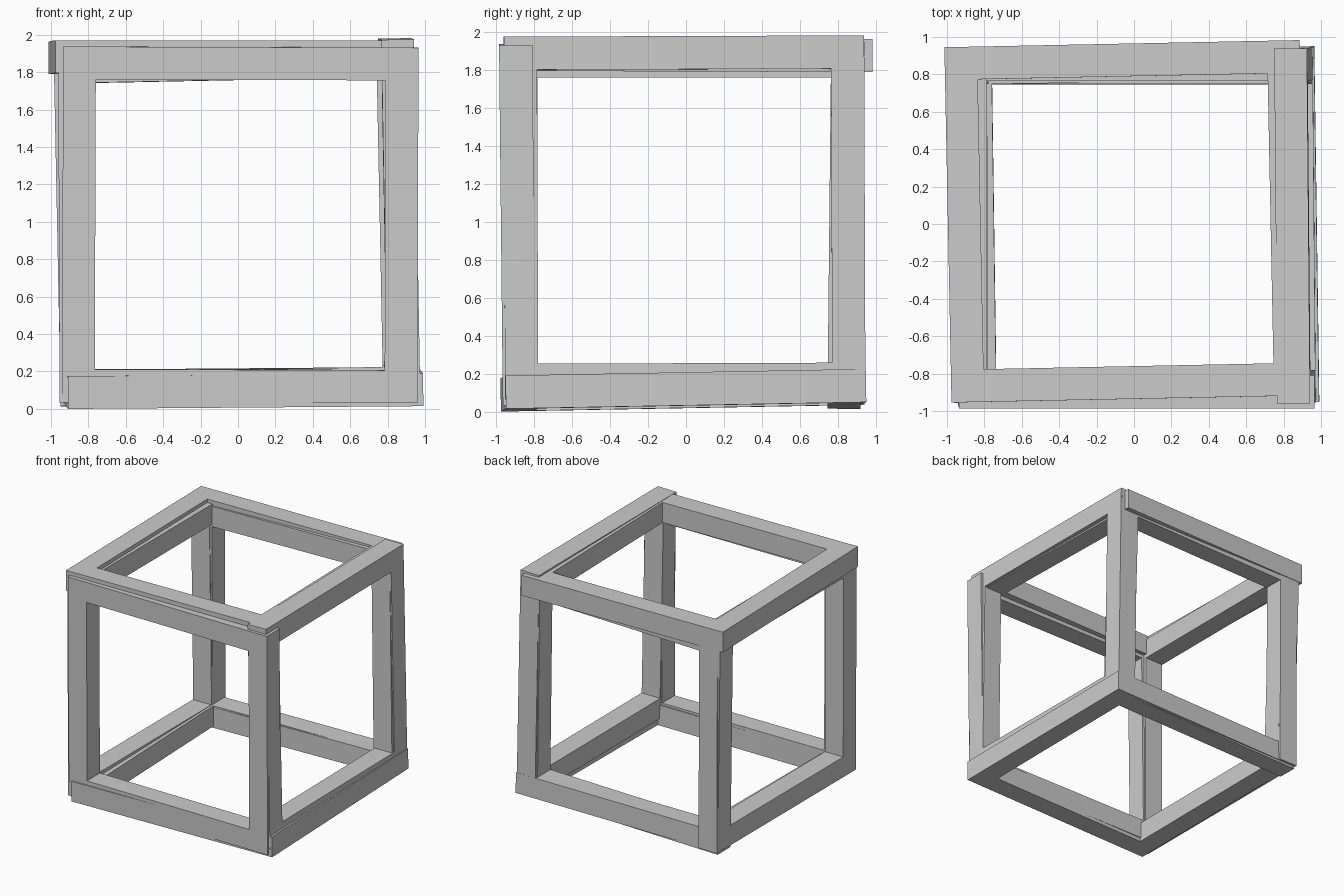
import bpy, bmesh
from math import radians
from mathutils import Matrix, Vector, Euler

if "Cube" in bpy.data.objects:
    bpy.data.objects.remove(bpy.data.objects["Cube"])

OUTER, BAR, THICK = 1.9, 0.175, 0.175

def square_frame(name, facing, center, tilt):
    """Square frame whose thickness runs along `facing`, slightly tilted (degrees)."""
    bm = bmesh.new()
    rings = []
    for half, z in ((OUTER / 2, -1), (OUTER / 2, 1), (OUTER / 2 - BAR, 1), (OUTER / 2 - BAR, -1)):
        rings.append([bm.verts.new((sx * half, sy * half, z * THICK / 2))
                      for sx, sy in ((-1, -1), (1, -1), (1, 1), (-1, 1))])
    for i in range(4):
        a, b = rings[i], rings[(i + 1) % 4]
        for j in range(4):
            k = (j + 1) % 4
            bm.faces.new((a[j], a[k], b[k], b[j]))
    base = {'Z': Matrix(),
            'Y': Matrix.Rotation(radians(90), 4, 'X'),
            'X': Matrix.Rotation(radians(90), 4, 'Y')}[facing]
    turn = Euler([radians(t) for t in tilt]).to_matrix().to_4x4()
    bm.transform(Matrix.Translation(Vector(center)) @ turn @ base)
    bmesh.ops.recalc_face_normals(bm, faces=bm.faces)
    mesh = bpy.data.meshes.new(name)
    bm.to_mesh(mesh)
    bm.free()
    obj = bpy.data.objects.new(name, mesh)
    bpy.context.collection.objects.link(obj)

# six slightly crooked frames, one for each face of the crate
square_frame("bottom_frame", 'Z', (0.027, -0.014, 0.112), (1.05, -0.45, 0.8))
square_frame("top_frame", 'Z', (-0.045, 0.014, 1.88), (-0.2, 0, 1.15))
square_frame("front_frame", 'Y', (0.012, -0.888, 0.985), (0.6, 0.2, 0))
square_frame("back_frame", 'Y', (-0.017, 0.843, 0.983), (-0.6, -1.15, 0))
square_frame("right_frame", 'X', (0.862, -0.008, 1.028), (0.2, -1.0, 0.5))
square_frame("left_frame", 'X', (-0.87, -0.008, 0.985), (0, -0.2, 0))
